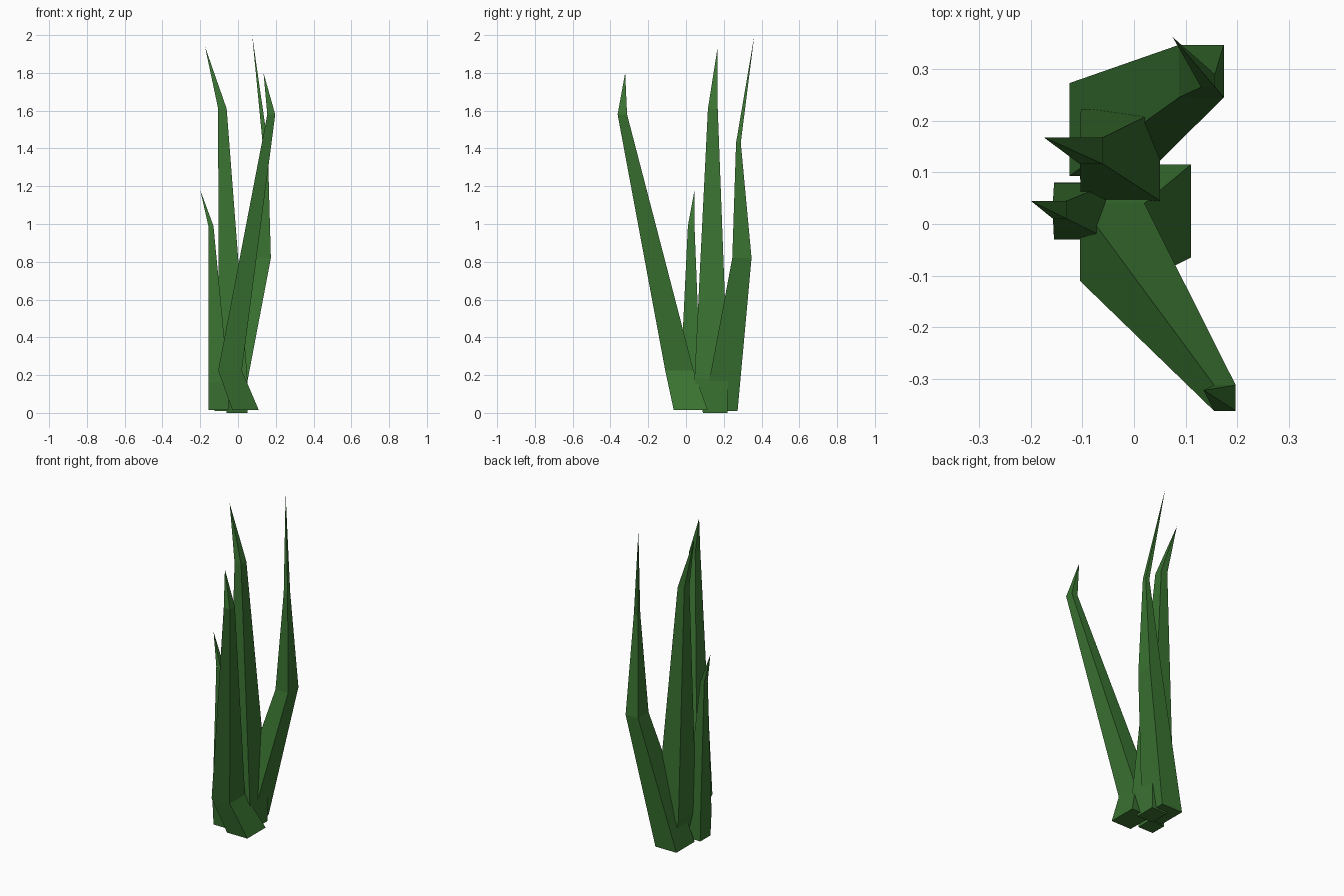
import bpy, bmesh

cube = bpy.data.objects.get("Cube")
if cube:
    bpy.data.objects.remove(cube, do_unlink=True)

# Single flat leaf colour
green = bpy.data.materials.new("leaf_green")
green.use_nodes = True
colour = (0.042, 0.17, 0.031, 1)
green.diffuse_color = colour
bsdf = next(n for n in green.node_tree.nodes if n.type == 'BSDF_PRINCIPLED')
bsdf.inputs["Base Color"].default_value = colour
bsdf.inputs["Roughness"].default_value = 0.9


def blade(name, sections, tip):
    """Four-sided leaf lofted through (x0, x1, y0, y1, z) sections to a point."""
    bm = bmesh.new()
    rings = [[bm.verts.new(p) for p in
              ((x0, y0, z), (x1, y0, z), (x1, y1, z), (x0, y1, z))]
             for x0, x1, y0, y1, z in sections]
    bm.faces.new(rings[0][::-1])
    for low, high in zip(rings, rings[1:]):
        for i in range(4):
            j = (i + 1) % 4
            bm.faces.new((low[i], low[j], high[j], high[i]))
    point = bm.verts.new(tip)
    for i in range(4):
        bm.faces.new((rings[-1][i], rings[-1][(i + 1) % 4], point))
    bmesh.ops.recalc_face_normals(bm, faces=bm.faces)
    mesh = bpy.data.meshes.new(name)
    bm.to_mesh(mesh)
    bm.free()
    mesh.materials.append(green)
    bpy.context.collection.objects.link(bpy.data.objects.new(name, mesh))


# Leaf leaning far forward
blade("front_blade", [(-0.03, 0.11, -0.065, 0.115, 0.015),
                      (-0.105, 0.02, -0.11, 0.04, 0.225),
                      (0.155, 0.197, -0.362, -0.312, 1.58)],
      (0.135, -0.322, 1.8))
# Tall upright leaf
blade("centre_blade", [(-0.06, 0.05, 0.09, 0.22, 0),
                       (-0.103, 0.05, 0.045, 0.222, 0.18),
                       (-0.105, -0.06, 0.116, 0.168, 1.61)],
      (-0.175, 0.168, 1.94))
# Short leaf on the right side
blade("short_blade", [(-0.155, -0.05, -0.02, 0.08, 0.015),
                      (-0.155, -0.05, -0.03, 0.078, 0.16),
                      (-0.157, -0.13, 0.01, 0.045, 0.99)],
      (-0.2, 0.045, 1.18))
# Bent leaf at the back
blade("back_blade", [(-0.125, 0.02, 0.093, 0.273, 0.01),
                     (0.087, 0.174, 0.245, 0.347, 0.82),
                     (0.13, 0.157, 0.265, 0.29, 1.43)],
      (0.075, 0.362, 2.0))
